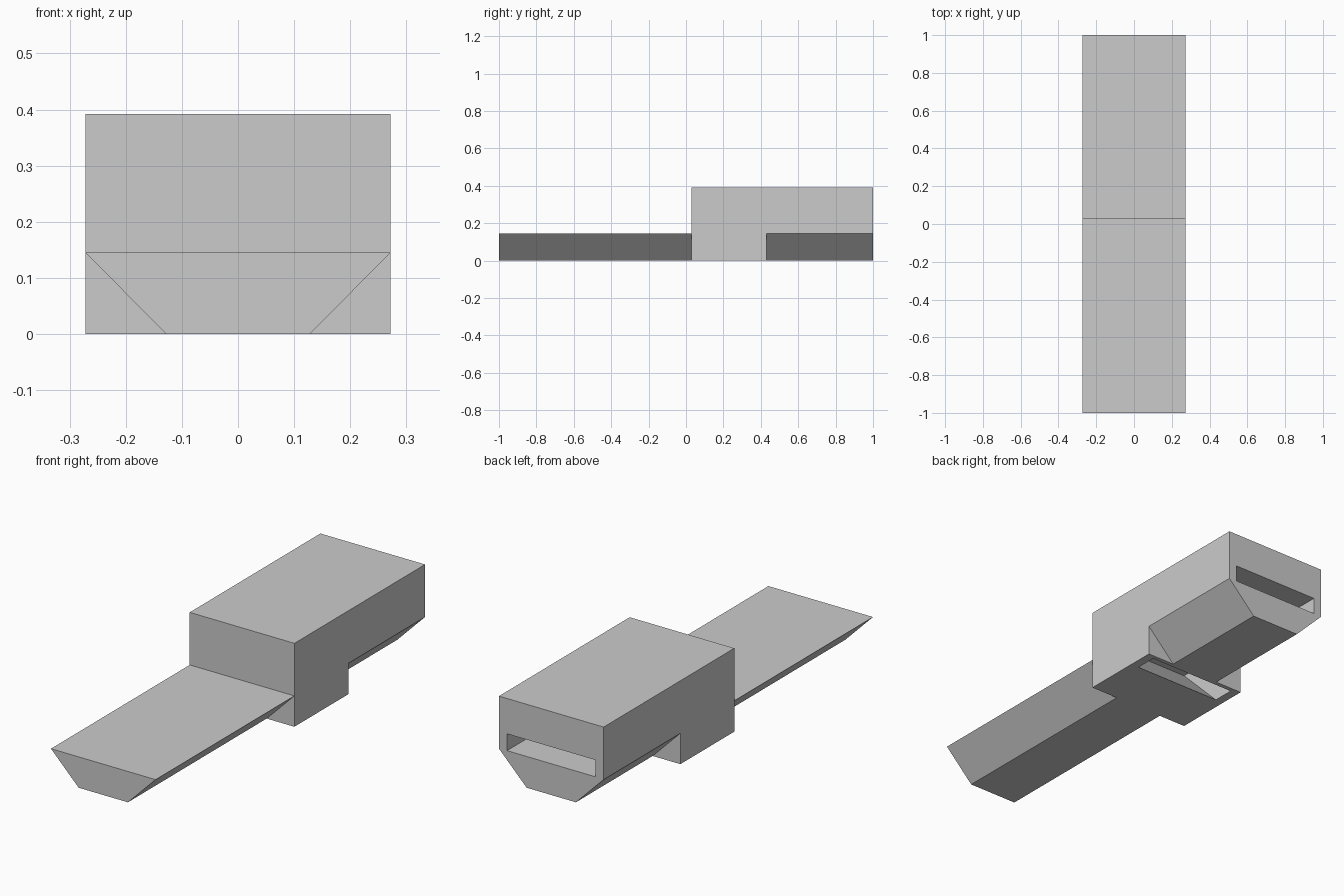
import bpy
import bmesh
from mathutils import Vector

cube = bpy.data.objects.get("Cube")
if cube:
    bpy.data.objects.remove(cube, do_unlink=True)

W, H, SHELF = 0.272, 0.392, 0.145   # half width, height, top of the tongue
KEEL = 0.128                        # half width of the narrow underside
BLOCK_Y, COLLAR_Y = 0.03, 0.43      # front of the block, back of the collar

grey = bpy.data.materials.new("plain grey")
grey.use_nodes = True
colour = (0.6, 0.6, 0.6, 1)
grey.diffuse_color = colour
grey.node_tree.nodes["Principled BSDF"].inputs["Base Color"].default_value = colour


def prism(name, profile, axis, start, end):
    """Extrude a profile along x (points are y, z) or y (points are x, z)."""
    bm = bmesh.new()
    place = (lambda a, b: (start, a, b)) if axis == "x" else (lambda a, b: (a, start, b))
    face = bm.faces.new([bm.verts.new(place(a, b)) for a, b in profile])
    new = bmesh.ops.extrude_face_region(bm, geom=[face])["geom"]
    shift = Vector((end - start, 0, 0) if axis == "x" else (0, end - start, 0))
    bmesh.ops.translate(bm, vec=shift, verts=[v for v in new if isinstance(v, bmesh.types.BMVert)])
    bmesh.ops.recalc_face_normals(bm, faces=bm.faces)
    mesh = bpy.data.meshes.new(name)
    bm.to_mesh(mesh)
    bm.free()
    mesh.materials.append(grey)
    obj = bpy.data.objects.new(name, mesh)
    bpy.context.collection.objects.link(obj)
    return obj


def combine(target, tool, operation):
    """Apply a boolean and remove the tool."""
    mod = target.modifiers.new(operation, "BOOLEAN")
    mod.operation, mod.solver, mod.object = operation, "EXACT", tool
    bpy.context.view_layer.objects.active = target
    bpy.ops.object.modifier_apply(modifier=mod.name)
    bpy.data.objects.remove(tool, do_unlink=True)


# Main block
body = prism("body", [(-W, 0), (W, 0), (W, H), (-W, H)], "y", BLOCK_Y, 1)

# Bevelled underside behind the collar
for side in (-1, 1):
    slope = (W - KEEL) / SHELF
    corner = [(side * W, SHELF), (side * (KEEL - 0.1 * slope), -0.1),
              (side * (W + 0.1), -0.1), (side * (W + 0.1), SHELF)]
    combine(body, prism("corner_cutter", corner, "y", COLLAR_Y, 1.1), "DIFFERENCE")

# Front tongue
tongue = [(-KEEL, 0), (KEEL, 0), (W, SHELF), (-W, SHELF)]
combine(body, prism("tongue", tongue, "y", -1, BLOCK_Y + 0.02), "UNION")

# Flat channel from the back, folding down to a slot in the underside
channel = [(1.1, 0.147), (1.1, 0.226), (0.08, 0.226), (0.406, -0.1),
           (0.51, -0.1), (0.263, 0.147)]
combine(body, prism("channel_cutter", channel, "x", -0.23, 0.23), "DIFFERENCE")
